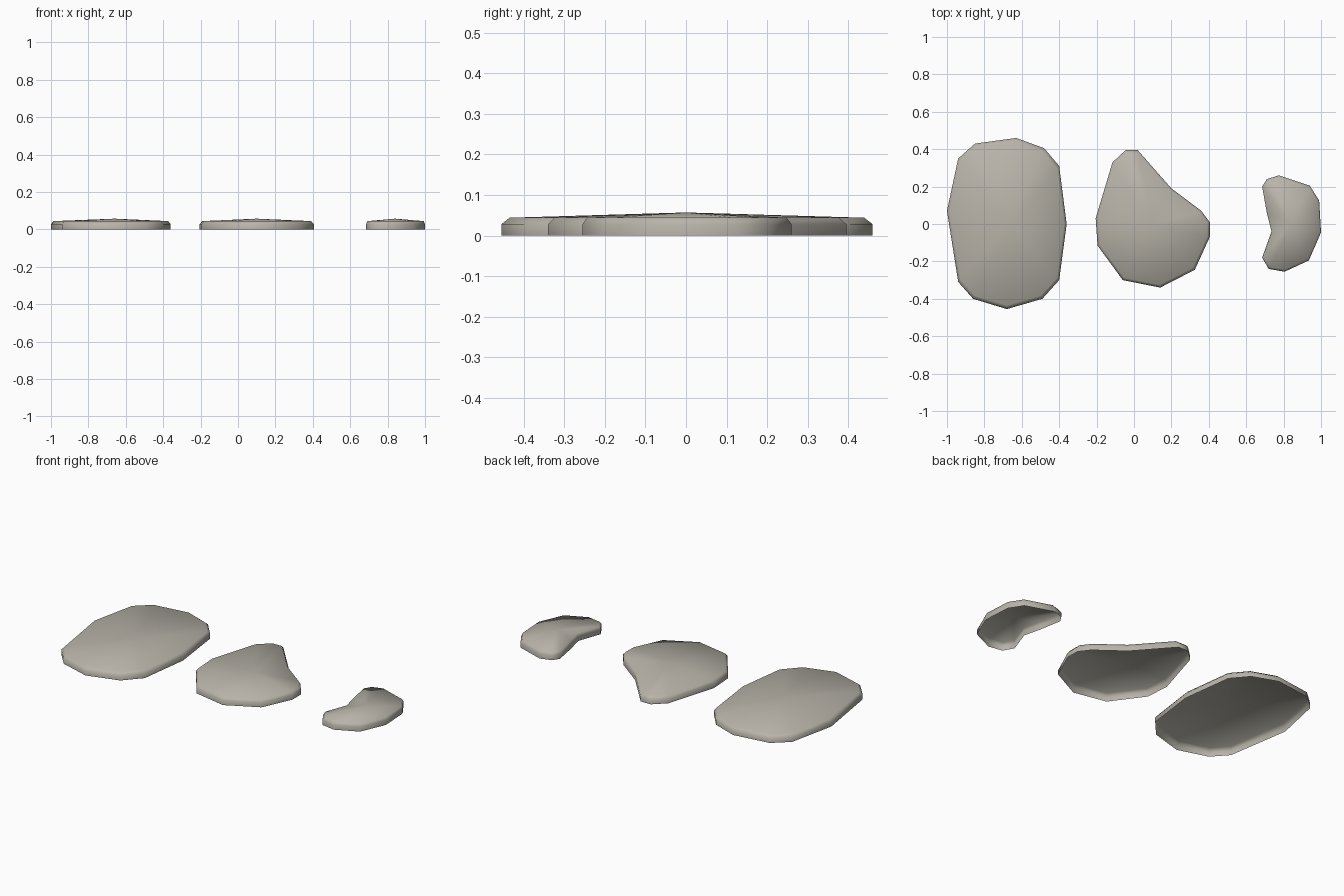
import bpy, bmesh

if "Cube" in bpy.data.objects:
    bpy.data.objects.remove(bpy.data.objects["Cube"])

stone = bpy.data.materials.new("warm_grey_stone")
stone.diffuse_color = (0.48, 0.455, 0.40, 1)
stone.use_nodes = True
stone.node_tree.nodes["Principled BSDF"].inputs["Base Color"].default_value = stone.diffuse_color


def stepping_stone(name, centre, outline):
    """Open-bottomed slab: upright rim, small bevel, gently domed top."""
    cx, cy = centre
    bm = bmesh.new()
    # (scale towards centre, height) for each ring
    rings = []
    for scale, z in ((1.0, 0.0), (1.0, 0.028), (0.955, 0.044)):
        rings.append([bm.verts.new((cx + (x - cx) * scale, cy + (y - cy) * scale, z))
                      for x, y in outline])
    n = len(outline)
    for low, high in zip(rings, rings[1:]):
        for i in range(n):
            j = (i + 1) % n
            bm.faces.new((low[j], low[i], high[i], high[j]))
    # domed top as a fan
    peak = bm.verts.new((cx, cy, 0.057))
    for i in range(n):
        bm.faces.new((rings[-1][(i + 1) % n], rings[-1][i], peak))
    for f in bm.faces:
        f.smooth = True
    mesh = bpy.data.meshes.new(name)
    bm.to_mesh(mesh)
    bm.free()
    mesh.materials.append(stone)
    bpy.context.collection.objects.link(bpy.data.objects.new(name, mesh))


# outlines run clockwise seen from above
stepping_stone("large_oval_stone", (-0.66, 0.0), [
    (-1.0, .07), (-.94, .35), (-.85, .43), (-.63, .46), (-.48, .405), (-.40, .31),
    (-.36, 0), (-.40, -.30), (-.49, -.40), (-.68, -.455), (-.86, -.40), (-.94, -.31)])

stepping_stone("medium_pear_stone", (0.10, 0.0), [
    (-.205, .03), (-.115, .33), (-.045, .395), (.02, .395), (.20, .19), (.36, .07),
    (.405, .01), (.405, -.07), (.325, -.245), (.14, -.34), (-.06, -.30), (-.195, -.115)])

stepping_stone("small_bean_stone", (0.84, 0.0), [
    (.685, .20), (.71, .24), (.775, .26), (.94, .205), (.99, .125), (1.0, -.045),
    (.935, -.195), (.805, -.255), (.72, -.24), (.685, -.18), (.735, -.04), (.71, .06)])
